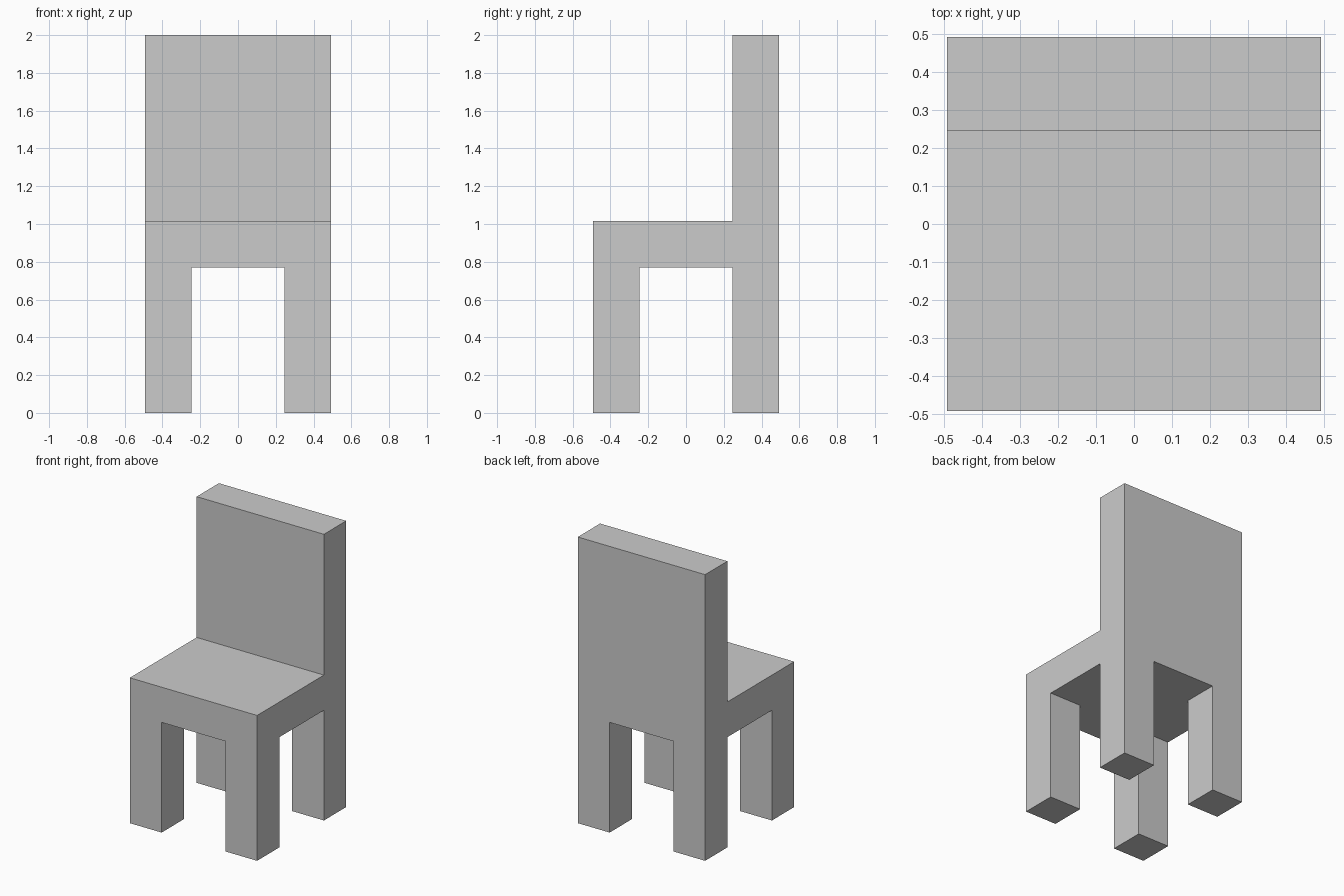
import bpy

if "Cube" in bpy.data.objects:
    bpy.data.objects.remove(bpy.data.objects["Cube"])

HALF = 0.492       # half width and depth of the chair
T = 0.246          # thickness of legs, seat and backrest
SEAT_BOTTOM = 0.77
SEAT_TOP = 1.016
HEIGHT = 2.0


def box(name, lo, hi):
    """Add a box spanning two opposite corners."""
    centre = [(a + b) / 2 for a, b in zip(lo, hi)]
    bpy.ops.mesh.primitive_cube_add(size=1, location=centre)
    obj = bpy.context.object
    obj.name = name
    obj.scale = [b - a for a, b in zip(lo, hi)]
    bpy.ops.object.transform_apply(location=False, rotation=False, scale=True)
    return obj


# Four corner legs
for row, y in (("front", -HALF), ("back", HALF - T)):
    for side, x in (("left", -HALF), ("right", HALF - T)):
        box(f"{row}_{side}_leg", (x, y, 0), (x + T, y + T, SEAT_BOTTOM))

# Seat slab
box("seat", (-HALF, -HALF, SEAT_BOTTOM), (HALF, HALF, SEAT_TOP))

# Backrest standing on the rear of the seat
box("backrest", (-HALF, HALF - T, SEAT_TOP), (HALF, HALF, HEIGHT))
